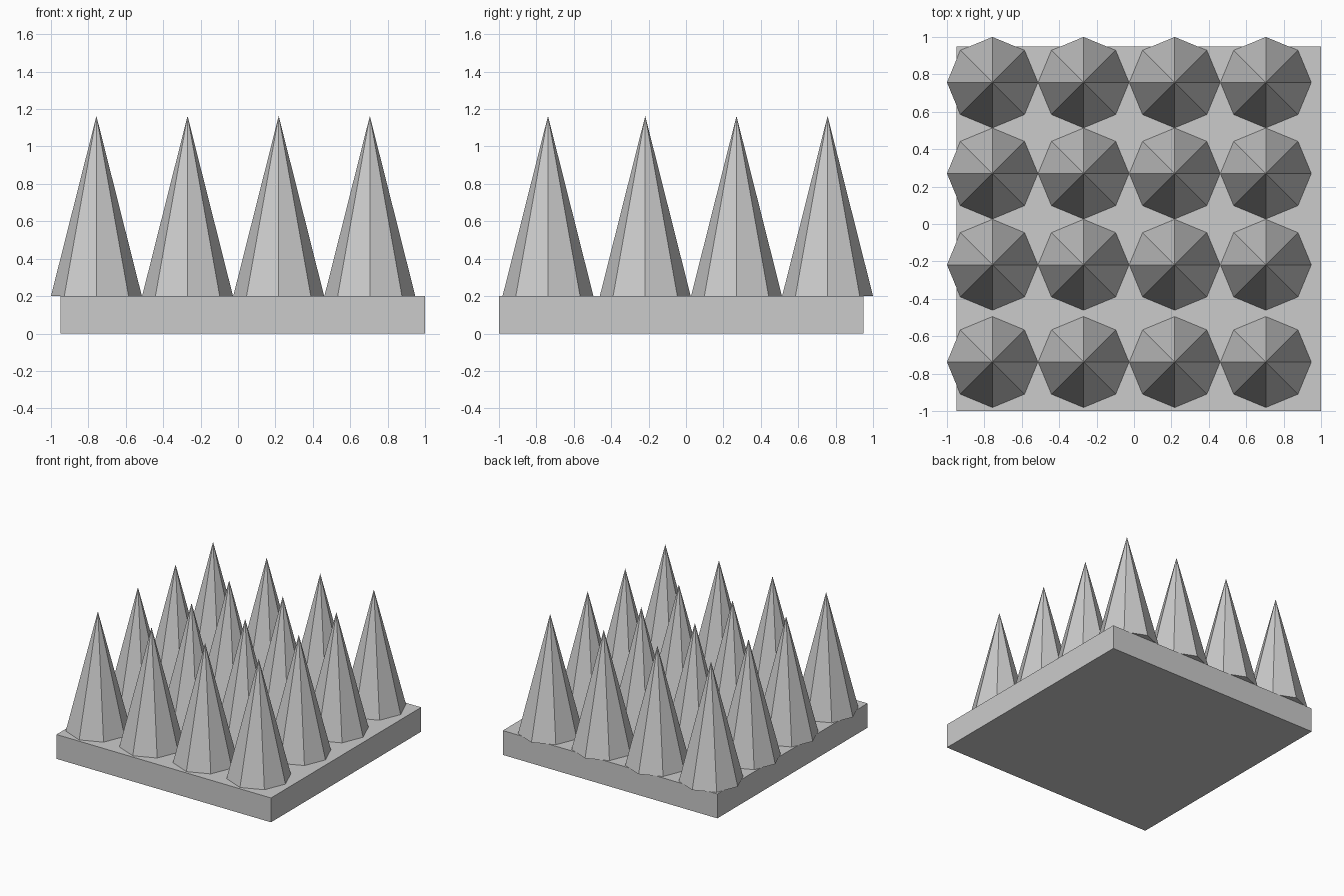
import bpy

if "Cube" in bpy.data.objects:
    bpy.data.objects.remove(bpy.data.objects["Cube"])

# Square base slab, slightly offset from the spike grid
bpy.ops.mesh.primitive_cube_add(size=1, location=(0.025, -0.025, 0.1))
base = bpy.context.object
base.name = "base_plate"
base.scale = (1.95, 1.95, 0.2)

# Grid of eight-sided spikes; the front row sits a little further forward
RADIUS, BOTTOM, TIP = 0.243, 0.2, 1.163
columns = [-0.757 + 0.4873 * i for i in range(4)]
rows = [-0.738, -0.218, 0.27, 0.757]
for r, y in enumerate(rows):
    for c, x in enumerate(columns):
        bpy.ops.mesh.primitive_cone_add(
            vertices=8, radius1=RADIUS, radius2=0, depth=TIP - BOTTOM,
            location=(x, y, (TIP + BOTTOM) / 2))
        bpy.context.object.name = f"spike_row{r + 1}_col{c + 1}"
